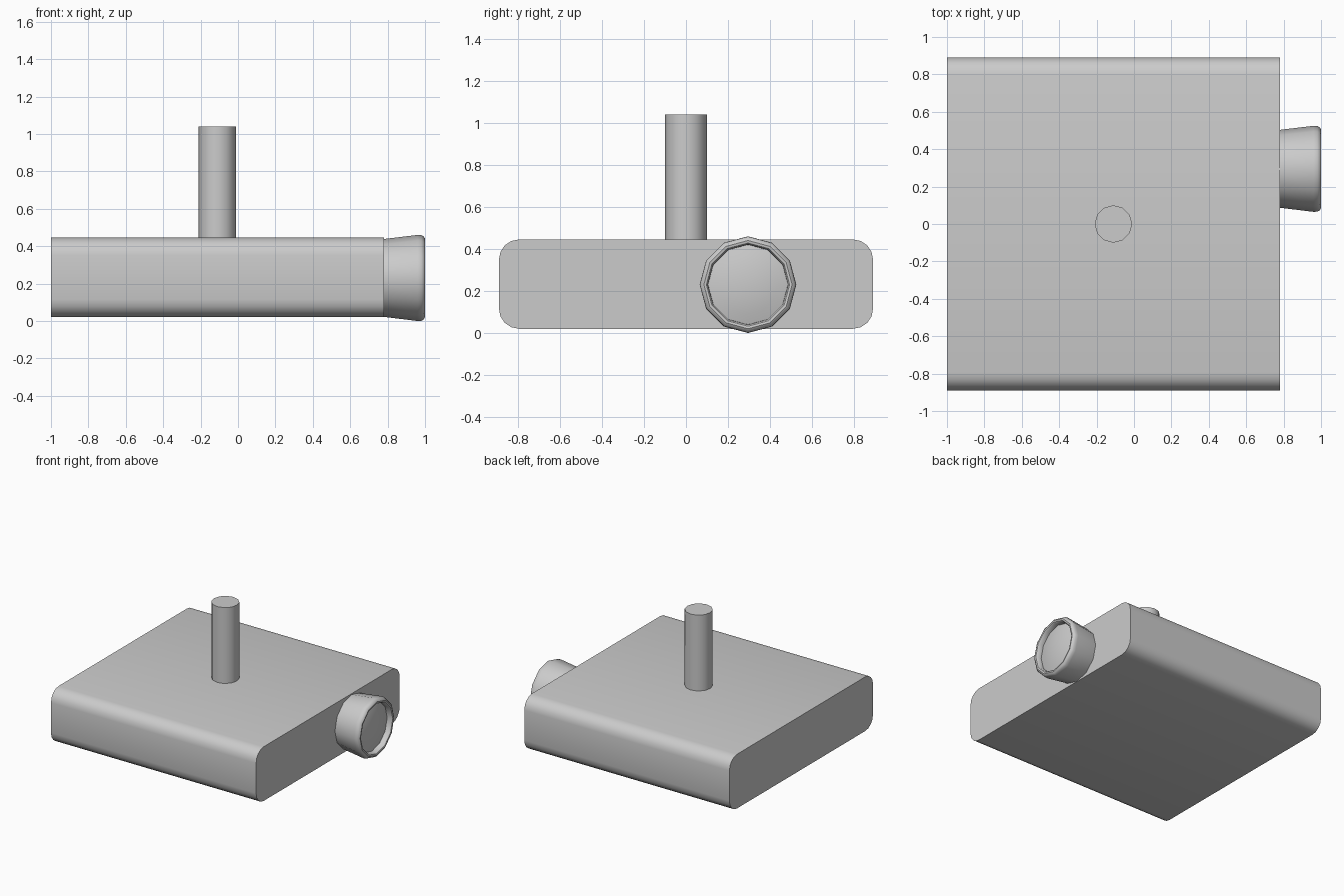
import bpy, bmesh
from math import sin, cos, pi, radians
from mathutils import Matrix

if "Cube" in bpy.data.objects:
    bpy.data.objects.remove(bpy.data.objects["Cube"])


def finish(bm, name):
    """Turn a bmesh into a smooth object that keeps its sharp edges."""
    bmesh.ops.recalc_face_normals(bm, faces=bm.faces)
    mesh = bpy.data.meshes.new(name)
    bm.to_mesh(mesh)
    bm.free()
    obj = bpy.data.objects.new(name, mesh)
    bpy.context.collection.objects.link(obj)
    bpy.ops.object.select_all(action='DESELECT')
    obj.select_set(True)
    bpy.context.view_layer.objects.active = obj
    bpy.ops.object.shade_smooth_by_angle(angle=radians(40))
    return obj


# Body: flat box with the four lengthwise edges rounded
bm = bmesh.new()
bmesh.ops.create_cube(bm, size=1, matrix=Matrix.Translation((-0.11, 0, 0.2325))
                      @ Matrix.Diagonal((1.78, 1.78, 0.425, 1)))
long_edges = [e for e in bm.edges
              if abs(e.verts[0].co.x - e.verts[1].co.x) > 1]
bmesh.ops.bevel(bm, geom=long_edges, offset=0.095, segments=4,
                profile=0.5, affect='EDGES')
finish(bm, "body")

# Post: upright rod in the middle of the top
bm = bmesh.new()
bmesh.ops.create_cone(bm, cap_ends=True, segments=12, radius1=0.1, radius2=0.1,
                      depth=0.6, matrix=Matrix.Translation((-0.11, 0, 0.74)))
finish(bm, "post")


def lathe_x(name, profile, y, z, sides=12):
    """Spin (x, radius) points around an axis along x; close the ends."""
    bm = bmesh.new()
    rings = []
    for x, r in profile:
        count = sides if r else 1
        rings.append([bm.verts.new((x, y + r * cos(2 * pi * i / sides),
                                    z + r * sin(2 * pi * i / sides)))
                      for i in range(count)])
    for a, b in zip(rings, rings[1:]):
        for i in range(sides):
            j = (i + 1) % sides
            if len(b) == 1:
                bm.faces.new((a[i], a[j], b[0]))
            else:
                bm.faces.new((a[i], a[j], b[j], b[i]))
    bm.faces.new(rings[0])
    return finish(bm, name)


# Lens barrel: flared ring with rounded lip, shallow recess and domed glass
lathe_x("lens", [(0.77, 0.207), (0.96, 0.23), (0.98, 0.229), (0.993, 0.222),
                 (1.0, 0.21), (0.998, 0.198), (0.99, 0.191), (0.955, 0.19),
                 (0.968, 0.14), (0.978, 0.075), (0.982, 0)], 0.295, 0.23)
